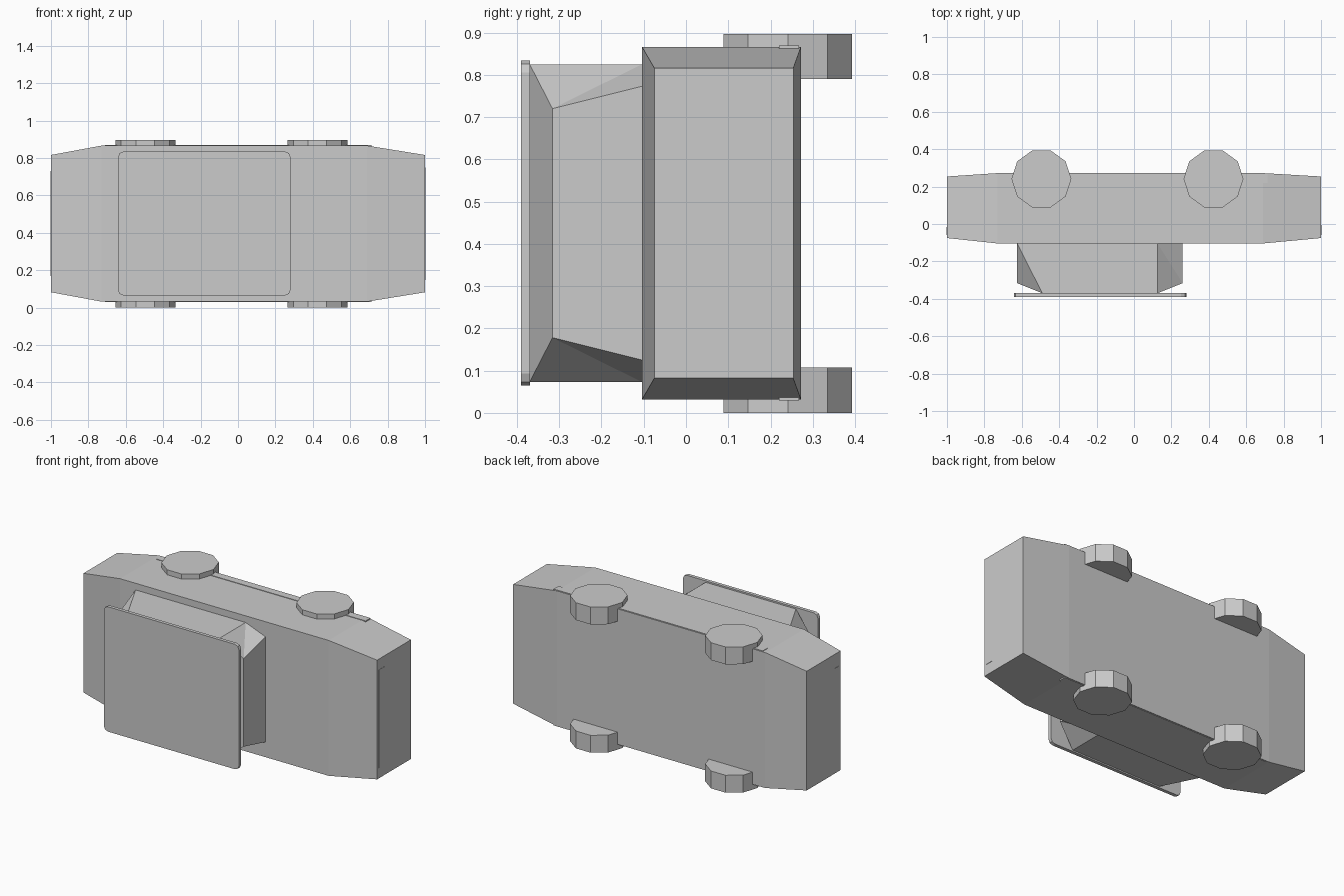
import bpy, bmesh, math

if "Cube" in bpy.data.objects:
    bpy.data.objects.remove(bpy.data.objects["Cube"])

MID = 0.449  # mirror plane in z


def make(name, verts, faces):
    me = bpy.data.meshes.new(name)
    bm = bmesh.new()
    vs = [bm.verts.new(v) for v in verts]
    for f in faces:
        bm.faces.new([vs[i] for i in f])
    bmesh.ops.recalc_face_normals(bm, faces=bm.faces)
    bm.to_mesh(me)
    bm.free()
    ob = bpy.data.objects.new(name, me)
    bpy.context.collection.objects.link(ob)
    return ob


def box(name, x, y, z):
    verts = [(a, b, c) for a in x for b in y for c in z]
    return make(name, verts, [(0, 1, 3, 2), (4, 6, 7, 5), (0, 4, 5, 1),
                              (2, 3, 7, 6), (0, 2, 6, 4), (1, 5, 7, 3)])


# Body: rectangular sections lofted along x
sections = [(-1, -0.075, 0.254, 0.367), (-0.73, -0.104, 0.272, 0.417),
            (0.69, -0.104, 0.272, 0.417), (1, -0.075, 0.254, 0.367)]
verts = []
for x, y0, y1, h in sections:
    verts += [(x, y0, MID - h), (x, y1, MID - h), (x, y1, MID + h), (x, y0, MID + h)]
faces = [(0, 1, 2, 3), (12, 13, 14, 15)]
for r in range(0, 12, 4):
    faces += [(r + i, r + (i + 1) % 4, r + 4 + (i + 1) % 4, r + 4 + i) for i in range(4)]
make("body", verts, faces)

# Cabin: eight-sided base with creased corners and sloped screens
base = [(0.26, 0.324), (0.125, 0.376), (-0.625, 0.376), (-0.626, 0.324)]
top = [(0.26, -0.316, 0.271), (0.125, -0.37, 0.376), (-0.49, -0.37, 0.376), (-0.626, -0.316, 0.271)]
low = [(x, -0.104, MID + h) for x, h in base] + [(x, -0.104, MID - h) for x, h in base[::-1]]
high = [(x, y, MID + h) for x, y, h in top] + [(x, y, MID - h) for x, y, h in top[::-1]]
faces = [tuple(range(8)), (8, 9, 14, 15), (9, 10, 13, 14), (10, 11, 12, 13)]
for i in range(8):
    j = (i + 1) % 8
    if i in (0, 4):
        a, b = (i, j) if i == 0 else (j, i)
    if i in (1, 3, 5, 7):
        faces.append((i, j, j + 8, i + 8))
    elif i in (0, 4):
        # fold from the end's upper corner to the side's lower corner
        faces += [(i, j, i + 8), (j, j + 8, i + 8)]
    else:
        faces += [(i, j, j + 8), (i, j + 8, i + 8)]
make("cabin", low + high, faces)

# Roof panel with clipped corners
roof = box("roof_panel", (-0.641, 0.28), (-0.39, -0.369), (0.065, 0.834))
bm = bmesh.new()
bm.from_mesh(roof.data)
edges = [e for e in bm.edges if abs(e.verts[0].co.y - e.verts[1].co.y) > 0.01]
bmesh.ops.bevel(bm, geom=edges, offset=0.028, segments=2, profile=0.5, affect='EDGES')
bm.to_mesh(roof.data)
bm.free()

# Wheels
for z, side in ((0.0535, "right"), (0.8435, "left")):
    for x, end in ((-0.495, "rear"), (0.425, "front")):
        bpy.ops.mesh.primitive_cylinder_add(vertices=10, radius=0.16, depth=0.107,
                                            location=(x, 0.241, z), rotation=(0, 0, math.pi / 2))
        bpy.context.object.name = f"{end}_{side}_wheel"

# Side skirts
box("right_skirt", (-0.71, 0.715), (0.22, 0.267), (0.029, 0.039))
box("left_skirt", (-0.71, 0.715), (0.22, 0.267), (0.859, 0.869))

# Thin light strips on both ends
box("front_light_strip", (0.99, 1.002), (-0.06, -0.005), (0.148, 0.75))
box("rear_light_strip", (-1.002, -0.99), (-0.06, -0.015), (0.168, 0.73))
